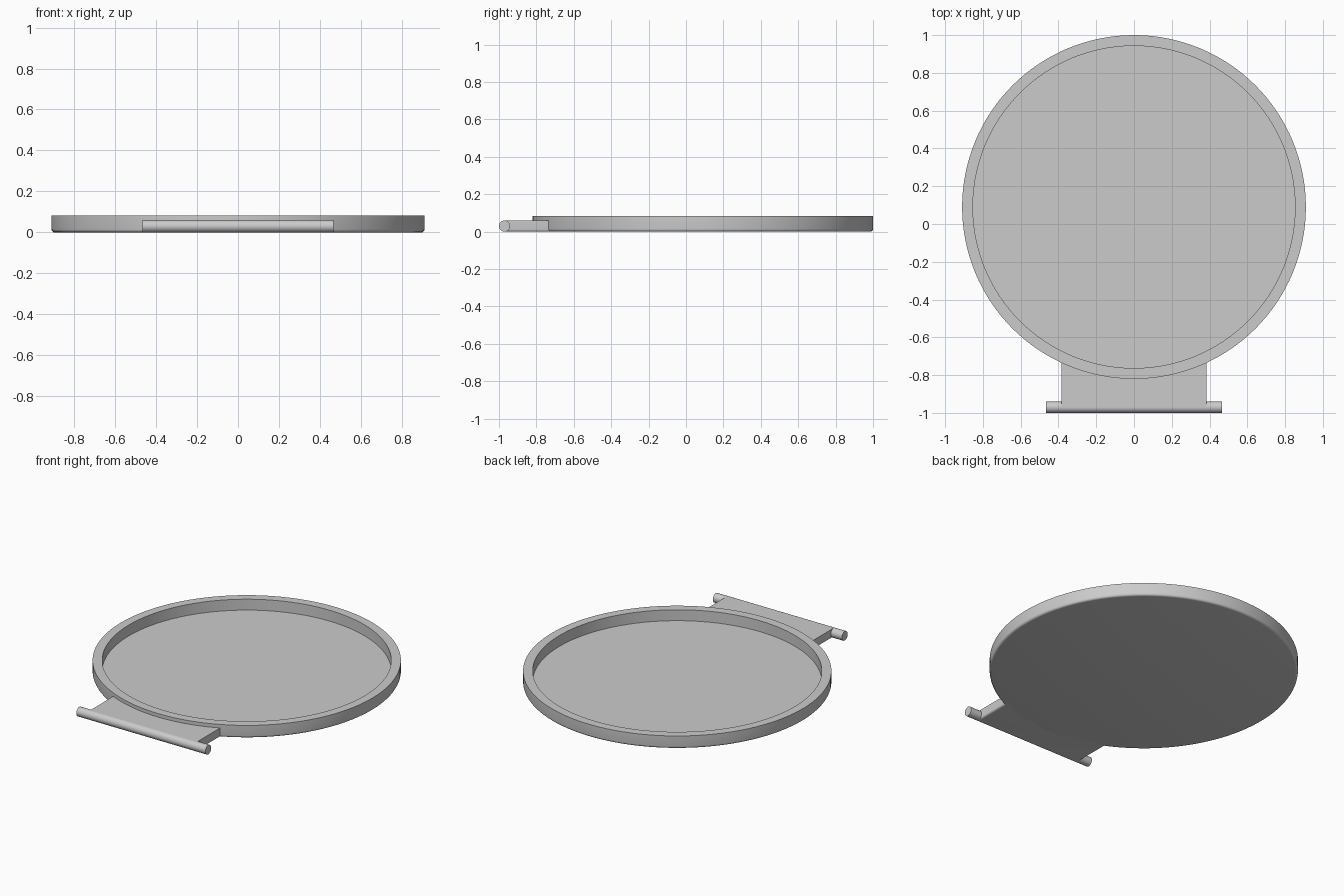
import bpy, bmesh, math

cube = bpy.data.objects.get("Cube")
if cube:
    bpy.data.objects.remove(cube, do_unlink=True)

# Single plain grey
grey = bpy.data.materials.new("grey")
grey.use_nodes = True
colour = (0.6, 0.6, 0.6, 1)
grey.diffuse_color = colour
grey.node_tree.nodes["Principled BSDF"].inputs["Base Color"].default_value = colour

DISC_Y = 0.09
PIN_R = 0.03


def finish(bm, name):
    bmesh.ops.recalc_face_normals(bm, faces=bm.faces)
    mesh = bpy.data.meshes.new(name)
    bm.to_mesh(mesh)
    bm.free()
    mesh.materials.append(grey)
    obj = bpy.data.objects.new(name, mesh)
    bpy.context.collection.objects.link(obj)
    bpy.ops.object.select_all(action='DESELECT')
    obj.select_set(True)
    bpy.context.view_layer.objects.active = obj
    bpy.ops.object.shade_smooth_by_angle(angle=math.radians(35))
    return obj


def arc(cx, cz, r, start, end, steps):
    angles = [math.radians(start + (end - start) * i / steps) for i in range(steps + 1)]
    return [(cx + r * math.cos(a), cz + r * math.sin(a)) for a in angles]


# Shallow round tray: lathed (radius, height) profile with a rounded lower edge
profile = [(0, 0)] + arc(0.895, 0.015, 0.015, -90, 0, 5)
profile += [(0.91, 0.083), (0.853, 0.083), (0.853, 0.012), (0, 0.012)]
bm = bmesh.new()
verts = [bm.verts.new((r, DISC_Y, z)) for r, z in profile]
edges = [bm.edges.new(pair) for pair in zip(verts, verts[1:])]
bmesh.ops.spin(bm, geom=verts + edges, cent=(0, DISC_Y, 0), axis=(0, 0, 1),
               angle=math.tau, steps=128, use_duplicate=False)
bmesh.ops.remove_doubles(bm, verts=bm.verts, dist=1e-5)
finish(bm, "round_tray")

# Hinge tab: outline reaching into the tray wall, following its curve
tab_half = 0.385
half_angle = math.degrees(math.asin(tab_half / 0.88))
outline = [(-tab_half, -0.97)]
outline += arc(0, DISC_Y, 0.88, -90 - half_angle, -90 + half_angle, 24)
outline += [(tab_half, -0.97)]
bm = bmesh.new()
base = bm.faces.new([bm.verts.new((x, y, 0)) for x, y in outline])
top = bmesh.ops.extrude_face_region(bm, geom=[base])["geom"]
bmesh.ops.translate(bm, vec=(0, 0, 2 * PIN_R),
                    verts=[v for v in top if isinstance(v, bmesh.types.BMVert)])
# Round the two lower side edges
sides = [e for e in bm.edges if all(v.co.z < 0.001 and abs(abs(v.co.x) - tab_half) < 0.001
                                    for v in e.verts)
         and e.verts[0].co.x * e.verts[1].co.x > 0]
bmesh.ops.bevel(bm, geom=sides, offset=0.012, segments=4, profile=0.5, affect='EDGES')
finish(bm, "hinge_tab")

# Hinge pin across the end of the tab
bm = bmesh.new()
bmesh.ops.create_cone(bm, cap_ends=True, segments=32, radius1=PIN_R, radius2=PIN_R, depth=0.93)
pin = finish(bm, "hinge_pin")
pin.rotation_euler = (0, math.pi / 2, 0)
pin.location = (0, -0.97, PIN_R)
